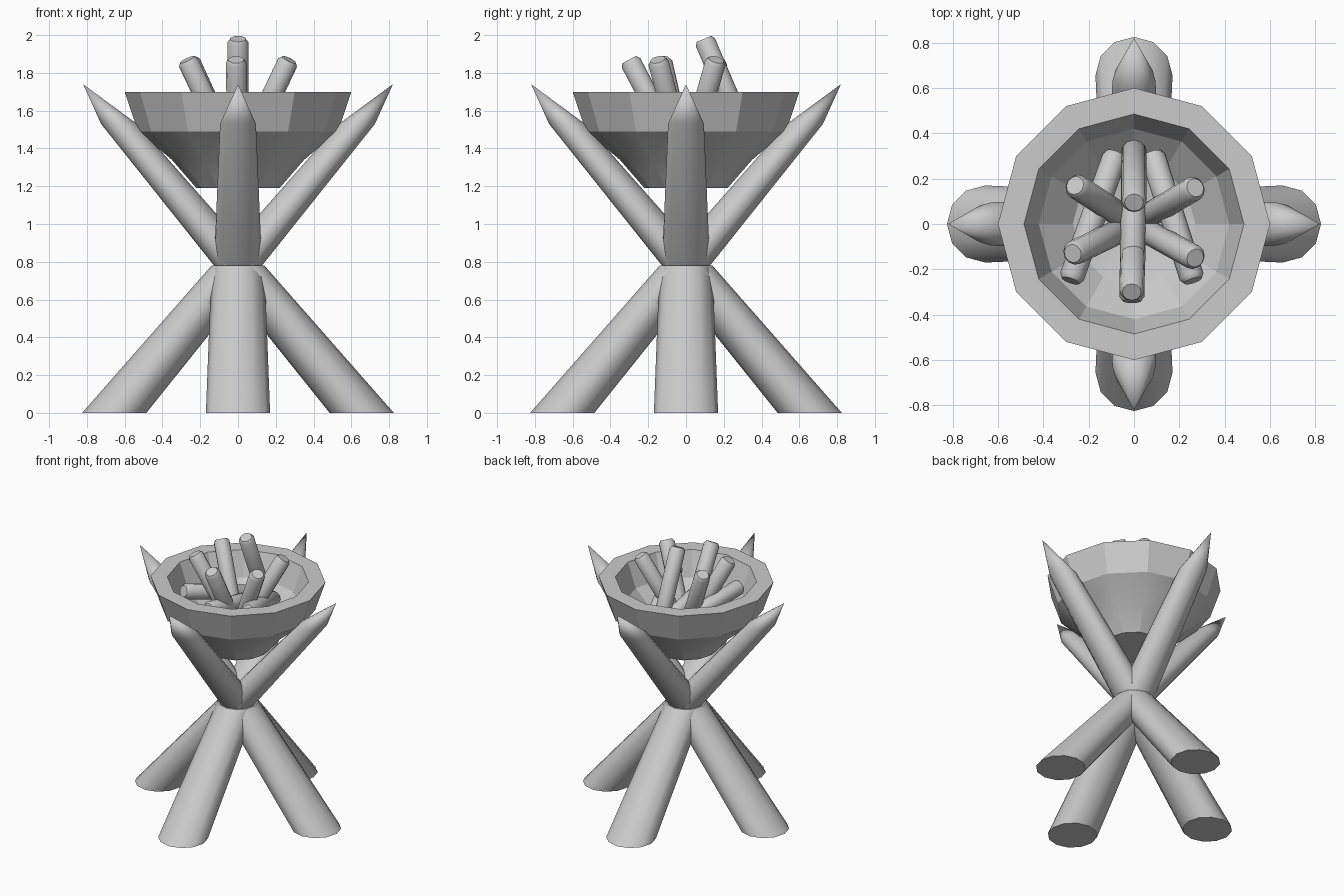
import bpy, bmesh, math
from mathutils import Vector

if "Cube" in bpy.data.objects:
    bpy.data.objects.remove(bpy.data.objects["Cube"])

mat = bpy.data.materials.new("pale grey stone")
mat.diffuse_color = (0.6, 0.6, 0.6, 1)
mat.use_nodes = True
mat.node_tree.nodes["Principled BSDF"].inputs["Base Color"].default_value = mat.diffuse_color


def loft(name, rings, sides, angle, turn=0.0, offset=0.0):
    """Skin horizontal rings (x, z, radius); radius 0 makes a point."""
    bm = bmesh.new()
    prev = None
    for cx, z, r in rings:
        if r == 0:
            cur = [bm.verts.new((cx, 0, z))]
        else:
            cur = [bm.verts.new((cx + r * math.cos(a), r * math.sin(a), z))
                   for a in (offset + 2 * math.pi * i / sides for i in range(sides))]
        if prev is None:
            if len(cur) > 1:
                bm.faces.new(cur[::-1])
        else:
            for i in range(sides):
                j = (i + 1) % sides
                if len(cur) == 1:
                    bm.faces.new((prev[i], prev[j], cur[0]))
                else:
                    bm.faces.new((prev[i], prev[j], cur[j], cur[i]))
        prev = cur
    if len(prev) > 1:
        bm.faces.new(prev)
    bmesh.ops.recalc_face_normals(bm, faces=bm.faces)
    ob = finish(name, bm, angle)
    ob.rotation_euler.z = turn
    return ob


def finish(name, bm, angle):
    me = bpy.data.meshes.new(name)
    bm.to_mesh(me)
    bm.free()
    me.materials.append(mat)
    ob = bpy.data.objects.new(name, me)
    bpy.context.collection.objects.link(ob)
    bpy.ops.object.select_all(action='DESELECT')
    ob.select_set(True)
    bpy.context.view_layer.objects.active = ob
    bpy.ops.object.shade_smooth_by_angle(angle=math.radians(angle))
    return ob


def stick(name, start, end, r=0.055):
    """Round stick with a slightly bevelled top."""
    a, b = Vector(start), Vector(end)
    length = (b - a).length
    ob = loft(name, [(0, 0, r * 0.8), (0, 0.02, r), (0, length - 0.02, r),
                     (0, length, r * 0.75)], 12, 40)
    ob.location = a
    ob.rotation_euler = (b - a).to_track_quat('Z', 'Y').to_euler()


# Four splayed legs below the waist, four pointed prongs above it
for k in range(4):
    turn = k * math.pi / 2
    loft("leg_%d" % k, [(0.655, 0, 0.17), (0, 0.78, 0.14)], 12, 40, turn)
    loft("prong_%d" % k, [(0, 0.78, 0.127), (0.63, 1.53, 0.095), (0.82, 1.74, 0)],
         12, 40, turn)

# Faceted bowl: outer wall, flat rim, hollow inside
loft("bowl", [(0, 1.19, 0.22), (0, 1.34, 0.35), (0, 1.49, 0.53), (0, 1.70, 0.60),
              (0, 1.70, 0.485), (0, 1.52, 0.42), (0, 1.38, 0.27), (0, 1.31, 0)],
     12, 20)

# Sticks fanning out from the middle of the bowl
for i, (x, y) in enumerate([(-0.26, 0.17), (0.27, 0.16), (-0.27, -0.13),
                            (0.27, -0.15), (-0.01, -0.30)]):
    stick("upright_stick_%d" % i, (x * 0.05, y * 0.05, 1.33), (x, y, 1.87))

# Tall stick leaning forward from the back wall
stick("tall_stick", (0, 0.33, 1.43), (0, 0.095, 1.98))

# Low sticks lying across the bowl
for i, s in enumerate((-1, 0, 1)):
    stick("low_stick_%d" % i, (s * 0.08, 0.31, 1.46),
          (s * 0.27 - 0.01, -0.25 if s else -0.34, 1.63 if s else 1.60))
